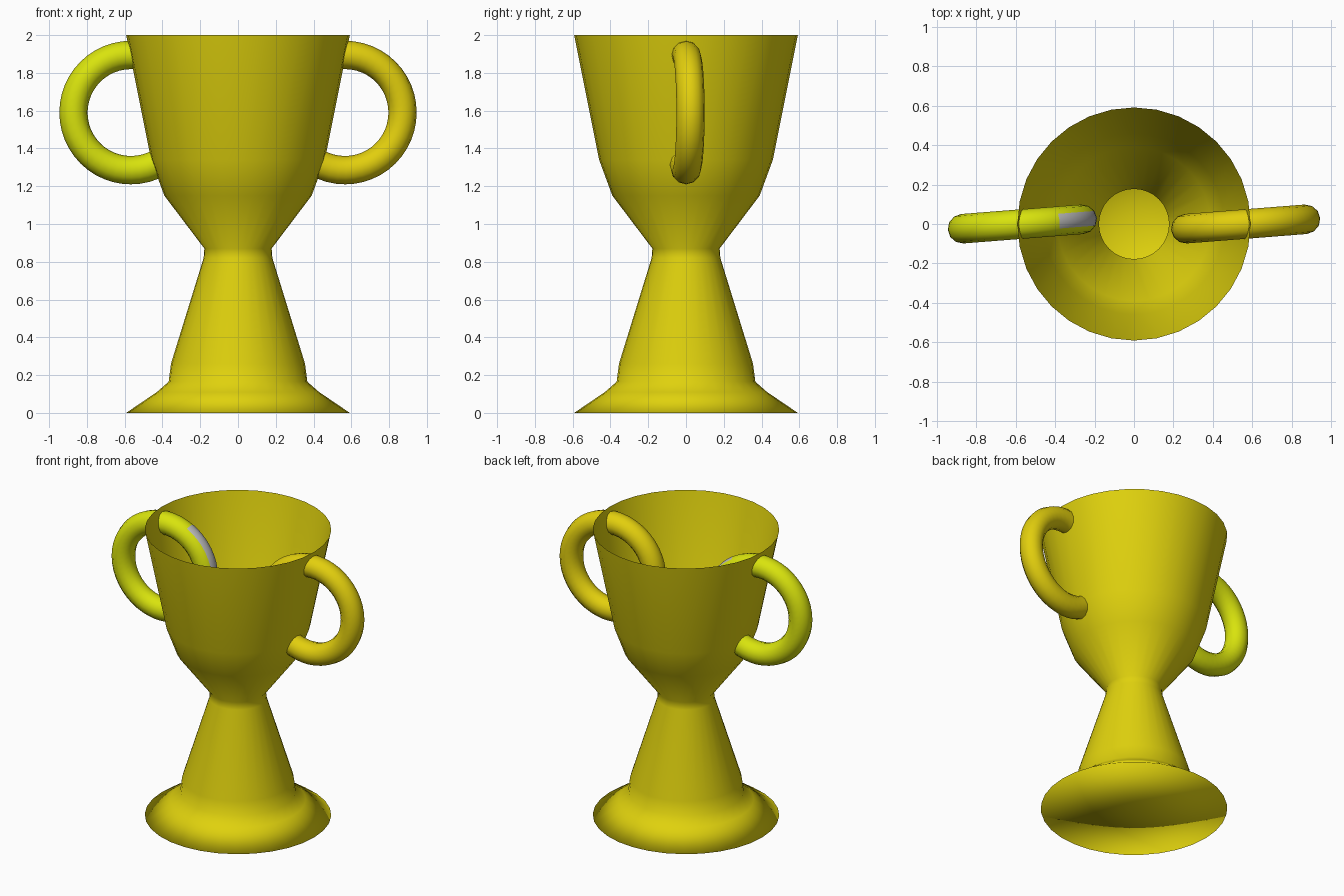
import bpy, bmesh, math
from mathutils import Matrix

if "Cube" in bpy.data.objects:
    bpy.data.objects.remove(bpy.data.objects["Cube"])


def material(name, rgb):
    m = bpy.data.materials.new(name)
    m.diffuse_color = (*rgb, 1.0)
    m.use_nodes = True
    m.node_tree.nodes["Principled BSDF"].inputs["Base Color"].default_value = m.diffuse_color
    return m


GOLD = material("gold", (0.74, 0.64, 0.004))
AMBER = material("amber_gold", (0.76, 0.62, 0.004))
LIME = material("lime_gold", (0.69, 0.77, 0.004))
GREY = material("grey", (0.5, 0.5, 0.5))


def add_object(name, bm, mats):
    for f in bm.faces:
        f.smooth = True
    me = bpy.data.meshes.new(name)
    bm.to_mesh(me)
    bm.free()
    for m in mats:
        me.materials.append(m)
    ob = bpy.data.objects.new(name, me)
    bpy.context.collection.objects.link(ob)
    return ob


# Cup: thin open shell, hollow through the neck, closed underneath
def build_cup(sides=32):
    profile = [(0.592, 0), (0.43, 0.11), (0.367, 0.165), (0.355, 0.26),
               (0.182, 0.82), (0.178, 0.87), (0.39, 1.15),
               (0.46, 1.34), (0.592, 2.0)]
    bm = bmesh.new()
    rings = []
    for r, z in profile:
        rings.append([bm.verts.new((r * math.cos(2 * math.pi * i / sides),
                                    r * math.sin(2 * math.pi * i / sides), z))
                      for i in range(sides)])
    for a, b in zip(rings, rings[1:]):
        for i in range(sides):
            j = (i + 1) % sides
            bm.faces.new((a[i], a[j], b[j], b[i]))
    centre = bm.verts.new((0, 0, 0))
    for i in range(sides):
        bm.faces.new((centre, rings[0][(i + 1) % sides], rings[0][i]))
    add_object("cup", bm, [GOLD])


# Handle: full ring passing through the cup wall, slightly turned about z
def build_handle(name, x, mats, grey_band=False, major=0.305, minor=0.075,
                 n=48, k=12):
    bm = bmesh.new()
    rings = []
    for i in range(n):
        t = 2 * math.pi * i / n
        ring = []
        for j in range(k):
            p = 2 * math.pi * j / k
            r = major + minor * math.cos(p)
            ring.append(bm.verts.new((r * math.cos(t), minor * math.sin(p),
                                      r * math.sin(t))))
        rings.append(ring)
    for i in range(n):
        a, b = rings[i], rings[(i + 1) % n]
        for j in range(k):
            f = bm.faces.new((a[j], a[(j + 1) % k], b[(j + 1) % k], b[j]))
            # grey strip on the outer edge of the part inside the cup
            if grey_band and j in (0, k - 1):
                if f.calc_center_median().x > 0.19:
                    f.material_index = 1
    bmesh.ops.recalc_face_normals(bm, faces=bm.faces)
    bm.transform(Matrix.Translation((x, 0, 1.59)) @
                 Matrix.Rotation(math.radians(4.5), 4, 'Z'))
    add_object(name, bm, mats)


build_cup()
build_handle("right_handle", 0.567, [AMBER])
build_handle("left_handle", -0.567, [LIME, GREY], grey_band=True)
